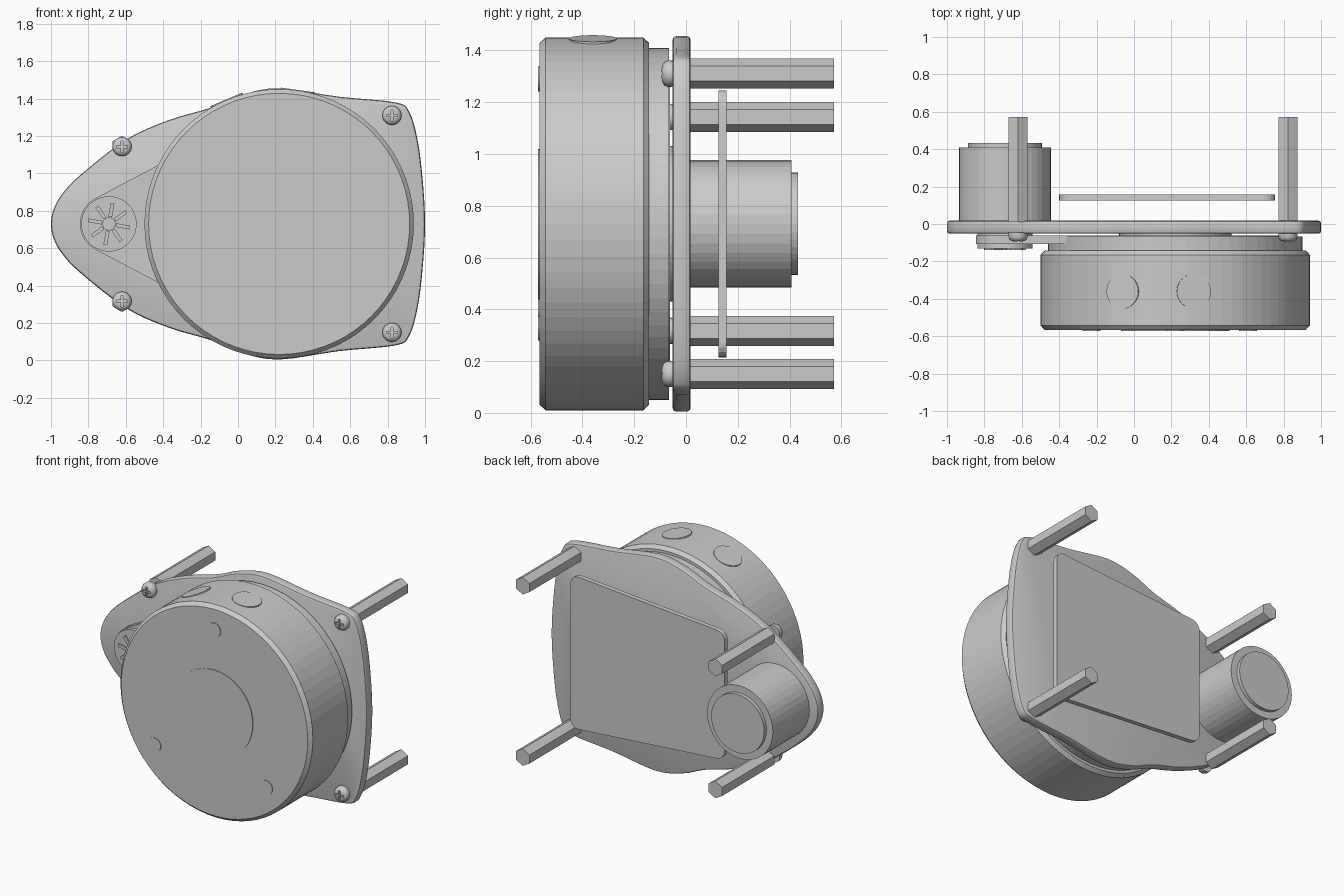
import bpy, bmesh, math
from mathutils import Matrix, Vector

if "Cube" in bpy.data.objects:
    bpy.data.objects.remove(bpy.data.objects["Cube"])

MID = 0.73                      # height of the symmetry line
DRUM_X, MOTOR_X = 0.22, -0.69   # the two rotation axes

grey = bpy.data.materials.new("light_grey")
grey.use_nodes = True
grey.diffuse_color = (0.6, 0.6, 0.6, 1)
grey.node_tree.nodes["Principled BSDF"].inputs["Base Color"].default_value = (0.6, 0.6, 0.6, 1)


def finish(bm, name, smooth=None):
    bmesh.ops.recalc_face_normals(bm, faces=bm.faces)
    mesh = bpy.data.meshes.new(name)
    bm.to_mesh(mesh)
    bm.free()
    mesh.materials.append(grey)
    obj = bpy.data.objects.new(name, mesh)
    bpy.context.collection.objects.link(obj)
    if smooth:
        bpy.ops.object.select_all(action='DESELECT')
        obj.select_set(True)
        bpy.context.view_layer.objects.active = obj
        bpy.ops.object.shade_smooth_by_angle(angle=math.radians(smooth))
    return obj


def lathe(name, x, z, profile, sides, turn=0.0, smooth=None):
    """Closed solid turned about an axis along y; profile is (radius, y)."""
    bm = bmesh.new()
    rings = []
    for r, y in profile:
        angles = [turn + math.tau * i / sides for i in range(sides)]
        rings.append([bm.verts.new((x + r * math.cos(a), y, z + r * math.sin(a))) for a in angles])
    for a, b in zip(rings, rings[1:]):
        for i in range(sides):
            j = (i + 1) % sides
            bm.faces.new((a[i], a[j], b[j], b[i]))
    bm.faces.new(rings[0])
    bm.faces.new(rings[-1])
    return finish(bm, name, smooth)


def disc(name, x, z, r, y0, y1, sides=48):
    return lathe(name, x, z, [(r, y0), (r, y1)], sides)


def slab(name, outline, y0, y1, corner=0.0, rim=0.0, smooth=None):
    """Flat plate from an (x, z) outline, with optional rounded corners and rim."""
    bm = bmesh.new()
    face = bm.faces.new([bm.verts.new((x, y0, z)) for x, z in outline])
    out = bmesh.ops.extrude_face_region(bm, geom=[face])
    moved = [v for v in out["geom"] if isinstance(v, bmesh.types.BMVert)]
    bmesh.ops.translate(bm, verts=moved, vec=(0, y1 - y0, 0))
    across = lambda e: abs(e.verts[0].co.y - e.verts[1].co.y) > 1e-4
    if corner:
        bmesh.ops.bevel(bm, geom=[e for e in bm.edges if across(e)], offset=corner,
                        segments=5, profile=0.5, affect='EDGES')
    if rim:
        bmesh.ops.bevel(bm, geom=[e for e in bm.edges if not across(e)], offset=rim,
                        segments=2, profile=0.5, affect='EDGES')
    return finish(bm, name, smooth)


def spline(points, steps):
    """Closed smooth curve through the points."""
    pts, n, out = [Vector(p) for p in points], len(points), []
    for i in range(n):
        a, b, c, d = (pts[(i + k) % n] for k in (-1, 0, 1, 2))
        for s in range(steps):
            t = s / steps
            out.append(0.5 * (2 * b + (c - a) * t + (2 * a - 5 * b + 4 * c - d) * t * t
                              + (3 * b - a - 3 * c + d) * t ** 3))
    return out


# Base plate: upper half outline mirrored about the middle
upper = [(-0.985, 0.08), (-0.94, 0.16), (-0.845, 0.26), (-0.6, 0.45), (-0.37, 0.555),
         (-0.15, 0.62), (0.02, 0.69), (0.22, 0.725), (0.54, 0.68), (0.84, 0.65),
         (0.915, 0.6), (0.96, 0.45), (0.987, 0.24)]
loop = [(-1, 0)] + upper + [(1, 0)] + [(x, -h) for x, h in reversed(upper)]
slab("base_plate", [(p.x, MID + p.y) for p in spline(loop, 4)], -0.052, 0.018,
     rim=0.014, smooth=40)

# Rotating drum, its neck and bearing
lathe("drum", DRUM_X, MID,
      [(0.698, -0.566), (0.72, -0.542), (0.72, -0.165), (0.698, -0.142)], 72)
disc("drum_neck", DRUM_X, MID, 0.68, -0.145, -0.066, 72)
disc("drum_bearing", DRUM_X, MID, 0.3, -0.07, -0.05)

# Nearly flush discs on the drum face
disc("drum_cap", DRUM_X, MID, 0.29, -0.571, -0.56)
for i, deg in enumerate((90, 217, 314)):
    a = math.radians(deg)
    disc(f"drum_face_plug_{i + 1}", DRUM_X + 0.56 * math.cos(a), MID + 0.56 * math.sin(a),
         0.048, -0.571, -0.56, 24)

# Two round windows on the drum rim
for i, deg in enumerate((-23, 8)):
    bm = bmesh.new()
    place = (Matrix.Translation((DRUM_X, -0.36, MID))
             @ Matrix.Rotation(math.radians(deg), 4, 'Y') @ Matrix.Translation((0, 0, 0.708)))
    bmesh.ops.create_cone(bm, cap_ends=True, segments=40, radius1=0.092, radius2=0.092,
                          depth=0.03, matrix=place)
    finish(bm, f"rim_window_{i + 1}")

# Belt: straight sides tangent to a small and a large pulley
small, large = 0.155, 0.58
tangent = math.acos((small - large) / (DRUM_X - MOTOR_X))


def arc(x, r, start, end, steps):
    angles = [start + (end - start) * i / steps for i in range(steps + 1)]
    return [(x + r * math.cos(a), MID + r * math.sin(a)) for a in angles]


slab("drive_belt", arc(MOTOR_X, small, tangent, math.tau - tangent, 20)
     + arc(DRUM_X, large, math.tau - tangent, math.tau + tangent, 48), -0.106, -0.062)

# Small pulley with hub and spokes
disc("pulley", MOTOR_X, MID, 0.148, -0.13, -0.05)
disc("pulley_hub", MOTOR_X, MID, 0.035, -0.14, -0.12, 24)
bm = bmesh.new()
for i in range(8):
    place = (Matrix.Translation((MOTOR_X, -0.132, MID))
             @ Matrix.Rotation(math.radians(10 + 45 * i), 4, 'Y')
             @ Matrix.Translation((0.075, 0, 0)) @ Matrix.Diagonal((0.075, 0.016, 0.02, 1)))
    bmesh.ops.create_cube(bm, size=1, matrix=place)
finish(bm, "pulley_spokes")

# Motor on the back
disc("motor_body", MOTOR_X, MID, 0.246, 0.01, 0.408, 40)
disc("motor_end_cap", MOTOR_X, MID, 0.198, 0.4, 0.433, 40)

# Circuit board, taller on the outer side
slab("circuit_board", [(-0.4, MID - 0.43), (0.755, MID - 0.52),
                       (0.755, MID + 0.52), (-0.4, MID + 0.43)], 0.125, 0.157, corner=0.06)


def screw(name, x, z):
    """Domed head with a cross-shaped recess."""
    head = lathe(name, x, z, [(0.05, -0.045), (0.051, -0.07), (0.045, -0.084),
                              (0.034, -0.091), (0.02, -0.094)], 24, smooth=40)
    bm = bmesh.new()
    arm, w = 0.03, 0.006
    quarter = [(w, w), (w, arm), (-w, arm)]
    cross = []
    for k in range(4):
        c, s = round(math.cos(k * math.pi / 2)), round(math.sin(k * math.pi / 2))
        cross += [(x + c * u - s * v, z + s * u + c * v) for u, v in quarter]
    cutter = slab("cross_cutter", cross, -0.11, -0.076)
    cutter.hide_render = True
    mod = head.modifiers.new("cross_recess", 'BOOLEAN')
    mod.object, mod.operation, mod.solver = cutter, 'DIFFERENCE', 'EXACT'
    bpy.context.view_layer.objects.active = head
    bpy.ops.object.modifier_apply(modifier=mod.name)
    bpy.data.objects.remove(cutter)
    bm.free()


# Four hexagonal standoffs, each held by a screw
for side, x, h in (("right", -0.62, 0.413), ("left", 0.823, 0.58)):
    for level, sign in (("lower", -1), ("upper", 1)):
        z = MID + sign * h
        lathe(f"standoff_{level}_{side}", x, z, [(0.058, 0.01), (0.058, 0.571)], 6, math.pi / 6)
        screw(f"screw_{level}_{side}", x, z)
